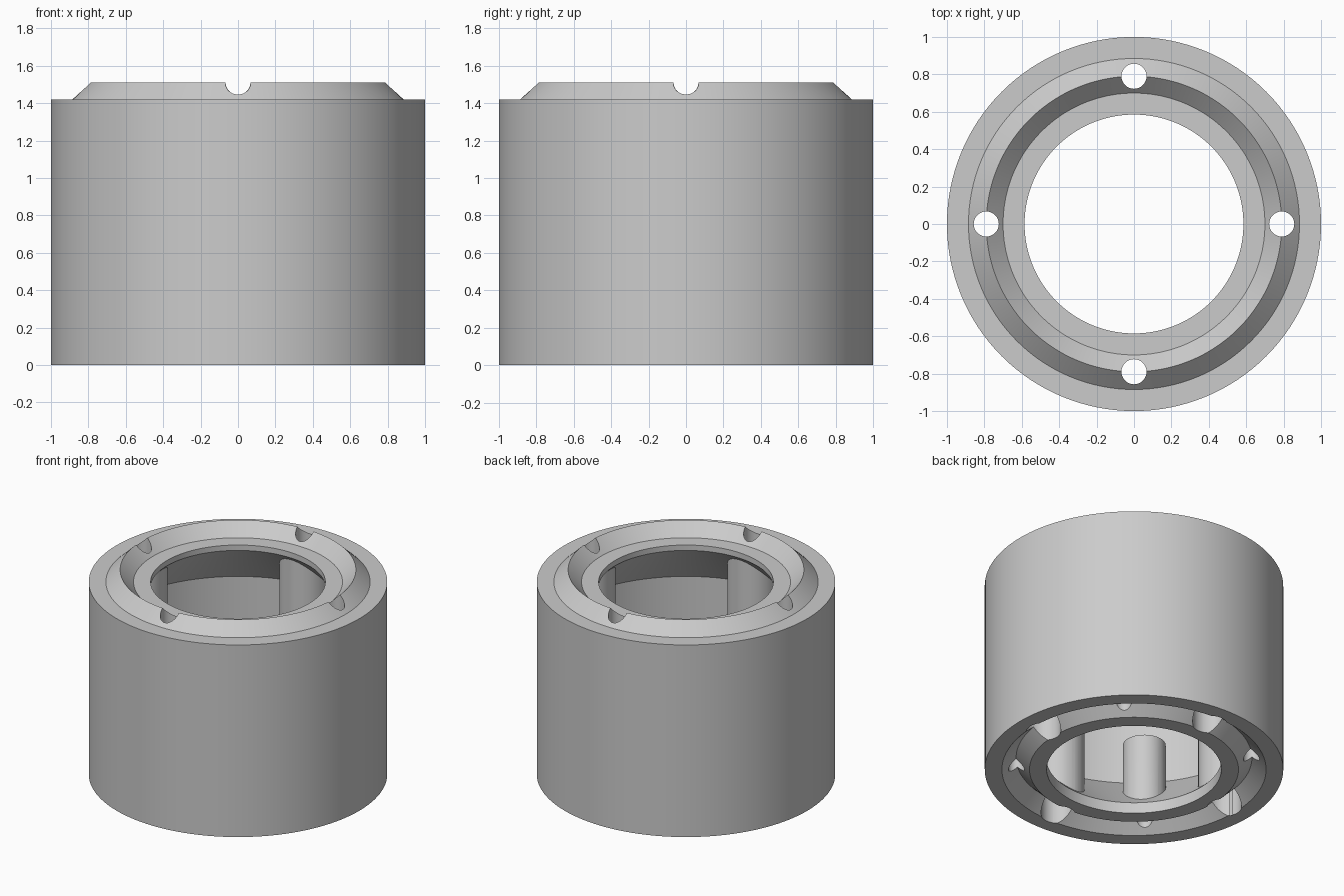
import bpy, bmesh, math
from mathutils import Matrix, Vector

if "Cube" in bpy.data.objects:
    bpy.data.objects.remove(bpy.data.objects["Cube"], do_unlink=True)

HOLE_R = 0.79          # radius of the circle that carries all columns and holes
SEGMENTS = 128

grey = bpy.data.materials.new("light grey")
grey.use_nodes = True
grey.diffuse_color = (0.6, 0.6, 0.6, 1)
grey.node_tree.nodes["Principled BSDF"].inputs["Base Color"].default_value = (0.6, 0.6, 0.6, 1)


def to_object(bm, name):
    bmesh.ops.recalc_face_normals(bm, faces=bm.faces)
    mesh = bpy.data.meshes.new(name)
    bm.to_mesh(mesh)
    bm.free()
    mesh.materials.append(grey)
    obj = bpy.data.objects.new(name, mesh)
    bpy.context.collection.objects.link(obj)
    return obj


def lathe(name, profile):
    """Revolve a closed (radius, height) profile around z."""
    bm = bmesh.new()
    rings = []
    for i in range(SEGMENTS):
        a = math.tau * i / SEGMENTS
        rings.append([bm.verts.new((r * math.cos(a), r * math.sin(a), z)) for r, z in profile])
    n = len(profile)
    for i, ring in enumerate(rings):
        after = rings[(i + 1) % SEGMENTS]
        for j in range(n):
            k = (j + 1) % n
            bm.faces.new((ring[j], after[j], after[k], ring[k]))
    return to_object(bm, name)


def four_cylinders(name, radius, bottom, top, start):
    """Four upright cylinders, a quarter turn apart."""
    bm = bmesh.new()
    for i in range(4):
        a = start + i * math.pi / 2
        centre = Vector((HOLE_R * math.cos(a), HOLE_R * math.sin(a), (bottom + top) / 2))
        bmesh.ops.create_cone(bm, cap_ends=True, segments=48, radius1=radius, radius2=radius,
                              depth=top - bottom, matrix=Matrix.Translation(centre))
    obj = to_object(bm, name)
    obj.hide_render = True
    return obj


def combine(body, helper, operation):
    mod = body.modifiers.new(helper.name, 'BOOLEAN')
    mod.operation = operation
    mod.solver = 'EXACT'
    mod.object = helper
    bpy.context.view_layer.objects.active = body
    bpy.ops.object.modifier_apply(modifier=mod.name)
    bpy.data.objects.remove(helper, do_unlink=True)


# Hollow sleeve: ridge on top, matching groove below, wide cavity with sloped ends
sleeve = lathe("coupling_sleeve", [
    (1, 0), (1, 1.42),
    (0.885, 1.42), (0.79, 1.51), (0.70, 1.42),     # ridge
    (0.585, 1.42), (0.585, 1.38),                  # upper lip
    (0.945, 1.02), (0.945, 0.44),                  # cavity
    (0.585, 0.08), (0.585, 0),                     # lower lip
    (0.70, 0), (0.79, 0.09), (0.885, 0),           # groove
])

diagonal = math.pi / 4

# Columns inside the cavity
combine(sleeve, four_cylinders("tall_columns", 0.175, 0.1, 1.37, 0), 'UNION')
combine(sleeve, four_cylinders("short_columns", 0.144, 0.1, 0.64, diagonal), 'UNION')

# Bolt holes with wide access bores, and blind pilot holes between them
combine(sleeve, four_cylinders("access_bores", 0.115, -0.1, 1.2, 0), 'DIFFERENCE')
combine(sleeve, four_cylinders("bolt_holes", 0.067, 1.0, 1.7, 0), 'DIFFERENCE')
combine(sleeve, four_cylinders("pilot_holes", 0.055, -0.1, 0.55, diagonal), 'DIFFERENCE')

# Smooth round walls with crisp edges
bpy.ops.object.select_all(action='DESELECT')
sleeve.select_set(True)
bpy.context.view_layer.objects.active = sleeve
bpy.ops.object.shade_smooth_by_angle(angle=math.radians(30))
